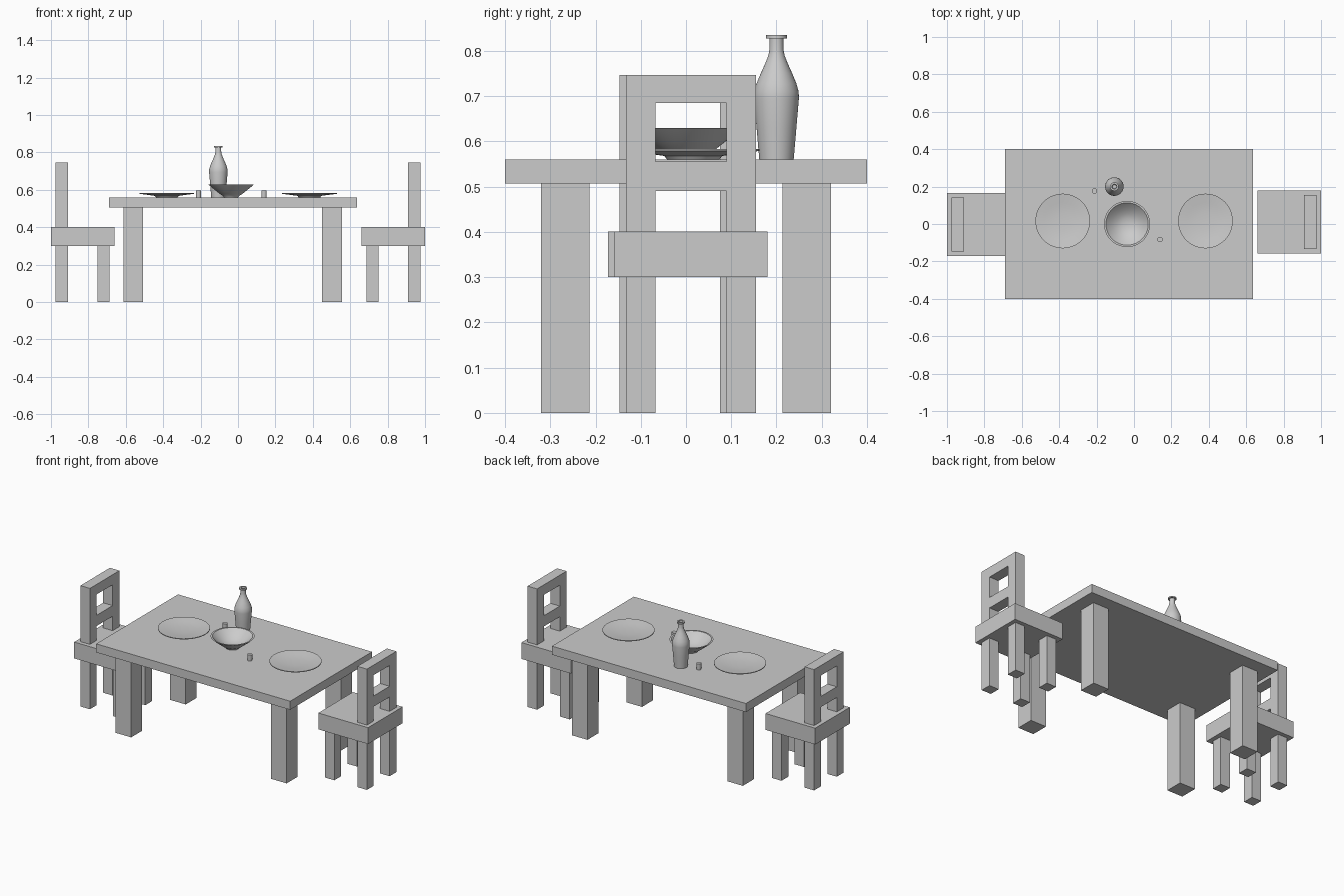
import bpy, bmesh
from math import cos, sin, radians, tau

if "Cube" in bpy.data.objects:
    bpy.data.objects.remove(bpy.data.objects["Cube"])


def finish(name, bm):
    bmesh.ops.recalc_face_normals(bm, faces=bm.faces)
    me = bpy.data.meshes.new(name)
    bm.to_mesh(me)
    bm.free()
    ob = bpy.data.objects.new(name, me)
    bpy.context.collection.objects.link(ob)
    return ob


def box(name, x, y, z):
    """Box from (min, max) ranges on each axis."""
    bm = bmesh.new()
    bmesh.ops.create_cube(bm, size=1)
    for v in bm.verts:
        for i, (a, b) in enumerate((x, y, z)):
            v.co[i] = max(a, b) if v.co[i] > 0 else min(a, b)
    return finish(name, bm)


def lathe(name, x, y, profile, sides=48):
    """Turned solid: (radius, height) points, first and last on the axis."""
    bm = bmesh.new()
    rings = []
    for r, z in profile:
        if r == 0:
            rings.append([bm.verts.new((x, y, z))] * sides)
        else:
            rings.append([bm.verts.new((x + r * cos(tau * i / sides),
                                        y + r * sin(tau * i / sides), z))
                          for i in range(sides)])
    for a, b in zip(rings, rings[1:]):
        for i in range(sides):
            j = (i + 1) % sides
            bm.faces.new(list(dict.fromkeys((a[i], a[j], b[j], b[i]))))
    ob = finish(name, bm)
    bpy.ops.object.select_all(action='DESELECT')
    ob.select_set(True)
    bpy.context.view_layer.objects.active = ob
    bpy.ops.object.shade_smooth_by_angle(angle=radians(35))
    return ob


# Table
TOP = 0.56
box("table_top", (-0.69, 0.637), (-0.4, 0.4), (0.507, TOP))
for x in ((-0.613, -0.507), (0.45, 0.557)):
    for y in ((-0.32, -0.213), (0.213, 0.32)):
        box("table_leg", x, y, (0, 0.507))


# Chairs: side is the x direction of the back, y0 shifts the chair sideways
def chair(side, y0):
    def part(name, x, y, z):
        box(name, (side * x[0], side * x[1]), (y0 + y[0], y0 + y[1]), z)
    back, front = (0.91, 0.975), (0.687, 0.752)
    part("chair_seat", (0.66, 1.0), (-0.169, 0.169), (0.3, 0.401))
    for y in ((-0.144, -0.078), (0.078, 0.144)):
        part("chair_front_leg", front, y, (0, 0.3))
        part("chair_back_leg", back, y, (0, 0.3))
        part("chair_back_post", back, y, (0.401, 0.747))
    for z in ((0.49, 0.556), (0.685, 0.747)):
        part("chair_back_rail", back, (-0.078, 0.078), z)


chair(1, 0.011)
chair(-1, -0.003)

# Plates
for x in (-0.381, 0.382):
    lathe("plate", x, 0.016, [
        (0, TOP), (0.058, TOP), (0.064, 0.568), (0.1, 0.573), (0.146, 0.579),
        (0.146, 0.583), (0.13, 0.581), (0.1, 0.577), (0.075, 0.574),
        (0.045, 0.572), (0, 0.571)], 64)

# Bowl
lathe("bowl", -0.037, 0.0, [
    (0, TOP), (0.038, TOP), (0.042, 0.567), (0.06, 0.578), (0.085, 0.598),
    (0.105, 0.614), (0.123, 0.63), (0.113, 0.63), (0.098, 0.615),
    (0.078, 0.599), (0.055, 0.584), (0.03, 0.575), (0, 0.572)], 64)

# Vase
lathe("vase", -0.105, 0.2, [
    (0, TOP), (0.038, TOP), (0.044, 0.63), (0.0495, 0.695), (0.049, 0.71),
    (0.044, 0.728), (0.035, 0.75), (0.025, 0.772), (0.018, 0.79),
    (0.0155, 0.803), (0.015, 0.827), (0.023, 0.827), (0.023, 0.835),
    (0.013, 0.835), (0.011, 0.8), (0, 0.795)])

# Small shakers
for x, y in ((-0.211, 0.176), (0.139, -0.083)):
    lathe("shaker", x, y, [(0, TOP), (0.0135, TOP), (0.0145, 0.597), (0, 0.597)], 24)
